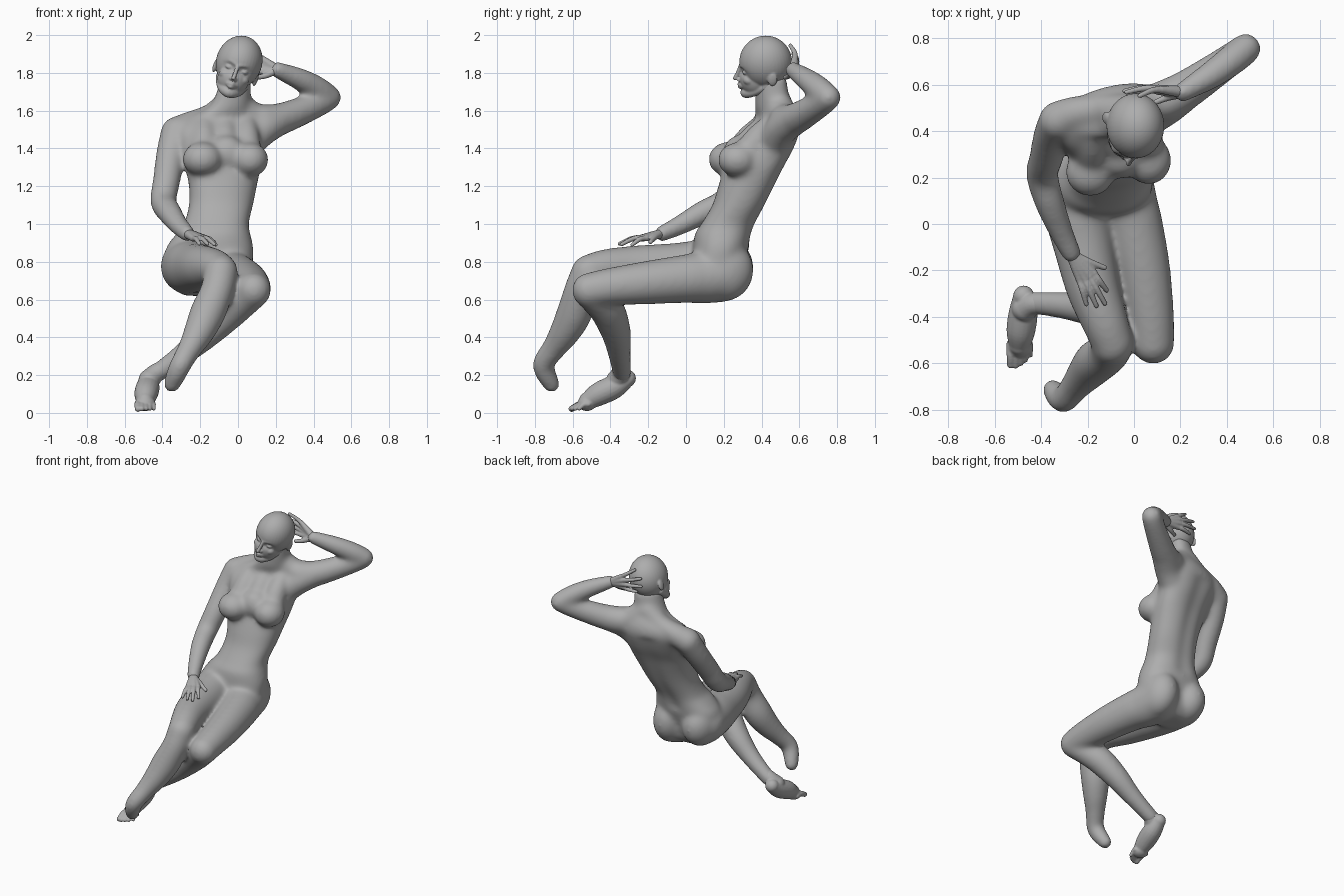
import bpy, bmesh, math
from mathutils import Vector, Matrix

if "Cube" in bpy.data.objects:
    bpy.data.objects.remove(bpy.data.objects["Cube"], do_unlink=True)

grey = bpy.data.materials.new("plain grey")
grey.use_nodes = True
grey.diffuse_color = (0.42, 0.42, 0.42, 1)
for node in grey.node_tree.nodes:
    if node.type == 'BSDF_PRINCIPLED':
        node.inputs["Base Color"].default_value = (0.42, 0.42, 0.42, 1)
        node.inputs["Roughness"].default_value = 0.6


def spline(points, steps):
    """Smooth curve through points of any dimension."""
    p = [tuple(q) for q in points]
    p = [p[0]] + p + [p[-1]]
    out = []
    for i in range(1, len(p) - 2):
        for s in range(steps):
            t = s / steps
            out.append([0.5 * (2 * b + (c - a) * t + (2 * a - 5 * b + 4 * c - d) * t * t
                               + (3 * b - a - 3 * c + d) * t ** 3)
                        for a, b, c, d in zip(p[i - 1], p[i], p[i + 1], p[i + 2])])
    out.append(list(p[-2]))
    return out


def skin_rings(bm, rings):
    loops = [[bm.verts.new(co) for co in ring] for ring in rings]
    n = len(loops[0])
    for a, b in zip(loops, loops[1:]):
        for i in range(n):
            bm.faces.new((a[i], a[(i + 1) % n], b[(i + 1) % n], b[i]))
    bm.faces.new(loops[0])
    bm.faces.new(loops[-1])


def ball(bm, centre, radii):
    if not isinstance(radii, tuple):
        radii = (radii,) * 3
    m = Matrix.Translation(centre) @ Matrix.Diagonal((*radii, 1))
    bmesh.ops.create_uvsphere(bm, u_segments=40, v_segments=28, radius=1, matrix=m)


def limb(bm, points, steps=5, sides=20, swell=0.0):
    """Round tube through (x, y, z, radius) points; swell offsets later softening."""
    points = [(x, y, z, r + swell / r) for x, y, z, r in points]
    path = spline(points, steps)
    pos = [Vector(q[:3]) for q in path]
    u, rings = Vector((0.31, 0.52, 0.79)), []
    for i, q in enumerate(path):
        t = (pos[min(i + 1, len(pos) - 1)] - pos[max(i - 1, 0)]).normalized()
        u = (u - t * u.dot(t)).normalized()
        v = t.cross(u)
        rings.append([pos[i] + q[3] * (u * math.cos(a) + v * math.sin(a))
                      for a in (2 * math.pi * k / sides for k in range(sides))])
    skin_rings(bm, rings)
    for q in (points[0], points[-1]):
        ball(bm, q[:3], q[3])


def trunk(bm, sections, steps=5, sides=56):
    """Level rounded sections (x, y, z, half width, half depth), turning at the chest."""
    rings = []
    for x, y, z, rx, ry in spline(sections, steps):
        furrow = 0.09 if 0.9 < z < 1.5 else 0.0
        turn = 0.2 * min(max((z - 1.0) / 0.3, 0), 1)
        ring = []
        for k in range(sides):
            a = 2 * math.pi * k / sides
            c, s = (math.copysign(abs(f) ** 0.88, f) for f in (math.cos(a), math.sin(a)))
            dent = 1 - furrow * math.exp(-((a - math.pi / 2) / 0.2) ** 2)
            ring.append((x + rx * c, y + ry * s * dent + turn * rx * c, z))
        rings.append(ring)
    skin_rings(bm, rings)


def finish(bm, name, voxel, smoothing):
    """Fuse the overlapping forms into one smooth skin."""
    bmesh.ops.recalc_face_normals(bm, faces=bm.faces)
    mesh = bpy.data.meshes.new(name)
    bm.to_mesh(mesh)
    bm.free()
    obj = bpy.data.objects.new(name, mesh)
    bpy.context.collection.objects.link(obj)
    mesh.materials.append(grey)
    fuse = obj.modifiers.new("fuse", 'REMESH')
    fuse.mode = 'VOXEL'
    fuse.voxel_size = voxel
    fuse.use_smooth_shade = True
    soft = obj.modifiers.new("soften", 'SMOOTH')
    soft.factor = 0.5
    soft.iterations = smoothing
    bpy.ops.object.select_all(action='DESELECT')
    obj.select_set(True)
    bpy.context.view_layer.objects.active = obj
    bpy.ops.object.convert(target='MESH')
    bpy.ops.object.shade_smooth()


# Body: trunk and neck
bm = bmesh.new()
trunk(bm, [(-.15, .15, .62, .14, .09), (-.15, .165, .68, .2, .12), (-.15, .17, .78, .225, .135),
           (-.15, .185, .87, .232, .148), (-.13, .2, .95, .195, .152), (-.115, .225, 1.0, .172, .145),
           (-.09, .28, 1.1, .17, .14), (-.08, .32, 1.2, .18, .146), (-.08, .36, 1.3, .2, .15),
           (-.085, .41, 1.4, .215, .152), (-.095, .46, 1.5, .23, .135), (-.085, .482, 1.56, .19, .11),
           (-.05, .47, 1.61, .12, .103), (-.03, .457, 1.66, .097, .088), (-.01, .45, 1.78, .08, .08)])
# Chest forms
ball(bm, (-.188, .224, 1.343), (.107, .106, .092))
ball(bm, (.063, .274, 1.34), (.099, .106, .092))
ball(bm, (-.06, .28, 1.37), (.1, .085, .1))
for x, y in ((-.18, .31), (-.07, .33), (.045, .355)):
    limb(bm, [(x, y + .11, 1.54, .055), (x, y + .035, 1.465, .07), (x, y - .015, 1.39, .08)])
# Seat
ball(bm, (-.268, .2, .775), (.12, .158, .15))
ball(bm, (-.037, .2, .755), (.118, .158, .165))


def body_limb(*points):
    limb(bm, points, swell=0.00045)


# Shoulders and the slope from the neck
body_limb((-.04, .48, 1.64, .075), (-.14, .49, 1.57, .062), (-.25, .475, 1.522, .07), (-.315, .448, 1.488, .08))
body_limb((-.01, .485, 1.64, .07), (.07, .515, 1.57, .075), (.14, .53, 1.545, .08))
body_limb((.04, .46, 1.42, .085), (.13, .505, 1.5, .082), (.22, .575, 1.555, .08))
# Right arm
body_limb((-.325, .445, 1.483, .08), (-.355, .38, 1.37, .073), (-.378, .285, 1.23, .067),
          (-.395, .21, 1.12, .063), (-.362, .09, 1.06, .057), (-.315, -.03, .995, .043),
          (-.27, -.125, .95, .029))
# Left arm, folded up behind the head
body_limb((.13, .53, 1.545, .085), (.22, .575, 1.555, .08), (.34, .655, 1.6, .07),
          (.44, .725, 1.645, .062), (.48, .754, 1.67, .06))
body_limb((.48, .754, 1.672, .058), (.42, .705, 1.715, .06), (.33, .64, 1.765, .052),
          (.21, .568, 1.815, .03))
# Right leg, crossed over, ending at the heel
body_limb((-.265, .165, .775, .142), (-.245, .04, .77, .138), (-.22, -.08, .767, .128),
          (-.178, -.27, .77, .113), (-.126, -.42, .768, .096), (-.092, -.508, .75, .086))
body_limb((-.092, -.517, .745, .086), (-.11, -.557, .65, .083), (-.16, -.59, .53, .09),
          (-.205, -.64, .43, .077), (-.252, -.697, .345, .058), (-.298, -.753, .265, .049),
          (-.322, -.745, .215, .046), (-.342, -.722, .17, .038), (-.35, -.712, .15, .03))
# Left leg, tucked under
body_limb((-.06, .17, .73, .143), (-.035, .08, .717, .137), (-.005, 0, .71, .126),
          (.042, -.2, .69, .112), (.073, -.4, .668, .096), (.083, -.512, .65, .087))
body_limb((.082, -.512, .645, .085), (.03, -.465, .595, .083), (-.045, -.412, .535, .088),
          (-.16, -.37, .425, .074), (-.265, -.355, .33, .056), (-.36, -.345, .258, .045),
          (-.43, -.34, .21, .04))
finish(bm, "body", 0.0105, 36)

# Head, modelled upright and then tilted
bm = bmesh.new()
ball(bm, (0, .012, .018), (.122, .14, .142))
ball(bm, (0, -.04, -.07), (.085, .085, .098))
limb(bm, [(-.068, .02, -.09, .025), (-.045, -.055, -.135, .024), (0, -.095, -.152, .028),
          (.045, -.055, -.135, .024), (.068, .02, -.09, .025)])
# Eye sockets pressed into the face
for v in bm.verts:
    for s in (-1, 1):
        d = ((v.co.x - s * .043) / .03) ** 2 + ((v.co.z + .022) / .02) ** 2
        if v.co.y < -.03:
            v.co.y += .018 * math.exp(-d)
for s in (-1, 1):
    ball(bm, (s * .042, -.097, -.024), (.02, .016, .011))
    limb(bm, [(s * .012, -.117, .004, .012), (s * .045, -.105, .012, .012), (s * .075, -.08, .0, .01)])
    ball(bm, (s * .05, -.073, -.065), (.032, .035, .028))
    # Ears and nostrils
    ball(bm, (s * .113, .048, -.04), (.012, .026, .038))
    ball(bm, (s * .011, -.13, -.078), .01)
# Nose and lips
limb(bm, [(0, -.122, -.005, .011), (0, -.137, -.045, .011), (0, -.15, -.072, .012)])
limb(bm, [(-.027, -.112, -.108, .006), (0, -.13, -.104, .009), (.027, -.112, -.108, .006)])
limb(bm, [(-.022, -.112, -.116, .006), (0, -.127, -.12, .01), (.022, -.112, -.116, .006)])
bm.transform(Matrix.Translation((0, .41, 1.84)) @ Matrix.Rotation(math.radians(19), 4, 'Y'))
finish(bm, "head", 0.005, 6)


def hand(name, wrist, knuckles, tips, thumb, lift):
    """Palm spread from the wrist, four bent fingers and a thumb."""
    bm = bmesh.new()
    wrist = Vector(wrist)
    for k, t in zip(knuckles, tips):
        k, t = Vector(k), Vector(t)
        limb(bm, [(*wrist.lerp(k, -.2), .027), (*wrist.lerp(k, .5), .022), (*k, .017)], 3, 12)
        mid = k.lerp(t, .45) + Vector(lift)
        limb(bm, [(*k, .0155), (*mid, .0135), (*t, .0105)], 4, 12)
    limb(bm, [(*q, r) for q, r in zip(thumb, (.021, .016, .012))], 4, 12)
    finish(bm, name, 0.005, 3)


hand("right_hand", (-.27, -.125, .95),
     [(-.172, -.212, .925), (-.192, -.225, .93), (-.213, -.235, .928), (-.234, -.24, .922)],
     [(-.118, -.285, .89), (-.125, -.342, .892), (-.162, -.352, .895), (-.205, -.345, .895)],
     [(-.25, -.14, .945), (-.19, -.165, .93), (-.128, -.188, .905)], (0, 0, .01))
hand("left_hand", (.21, .568, 1.815),
     [(.105, .572, 1.808), (.1, .582, 1.834), (.105, .583, 1.86), (.117, .578, 1.882)],
     [(.0, .568, 1.80), (-.04, .573, 1.85), (-.032, .567, 1.902), (.025, .552, 1.945)],
     [(.195, .56, 1.81), (.145, .545, 1.785), (.095, .525, 1.775)], (0, .008, 0))

# Left foot with toes
bm = bmesh.new()
limb(bm, [(-.38, -.345, .245, .043), (-.435, -.345, .21, .05), (-.47, -.365, .175, .056)])
limb(bm, [(-.475, -.31, .183, .045), (-.477, -.38, .138, .062), (-.487, -.46, .1, .062),
          (-.492, -.52, .063, .047)])
ball(bm, (-.492, -.525, .05), (.054, .05, .04))
for i in range(5):
    r = (.019, .015, .014, .013, .012)[i]
    x = -.53 + .021 * i
    tip = (-.605, -.61, -.6, -.585, -.565)[i]
    limb(bm, [(x, -.515, .045, r), (x, (tip - .515) / 2, .045, r), (x, tip, .022, r * .9)], 4, 12)
finish(bm, "left_foot", 0.006, 3)
